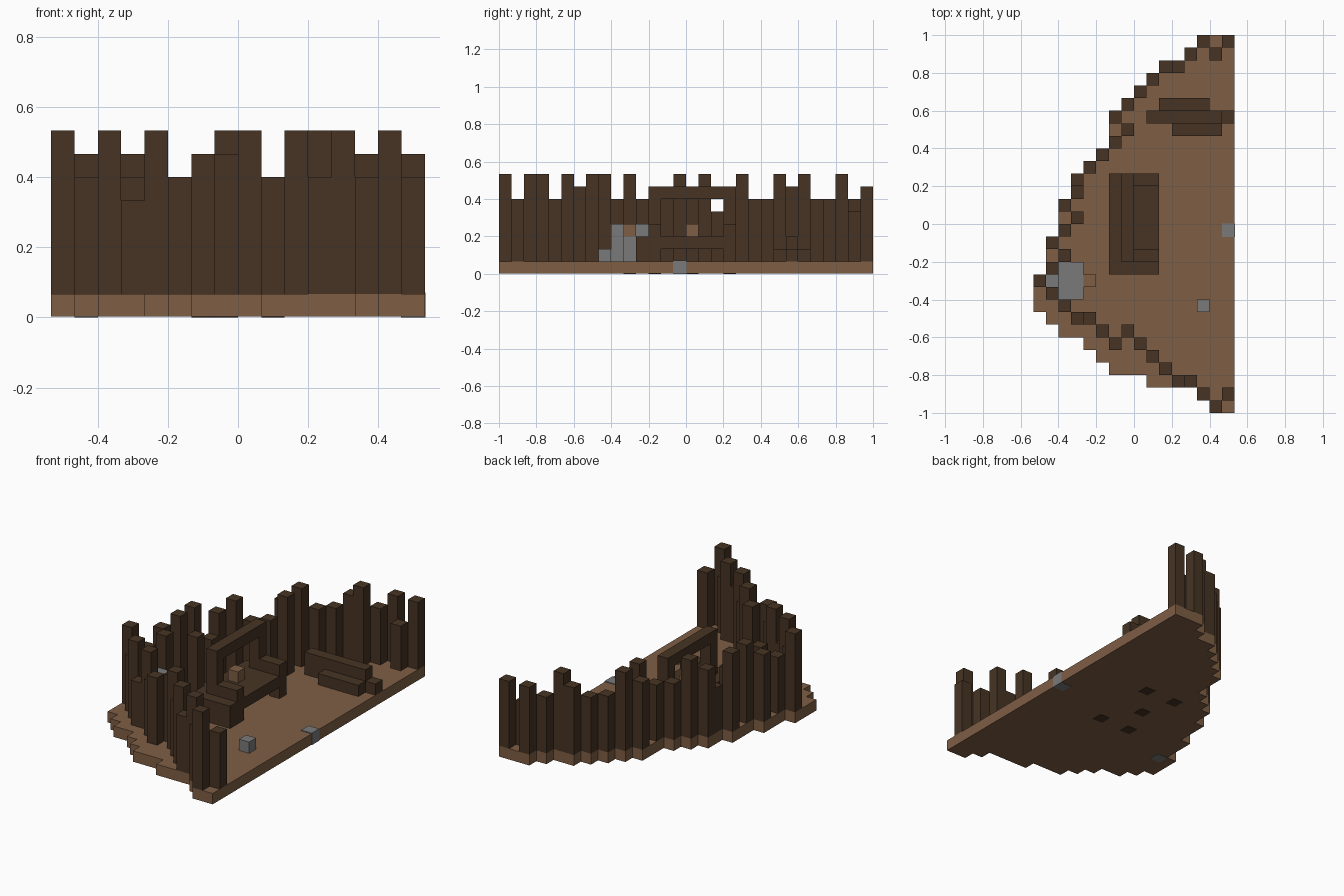
import bpy
import bmesh

cube = bpy.data.objects.get("Cube")
if cube:
    bpy.data.objects.remove(cube, do_unlink=True)

U = 1 / 15            # one block
EPS = 0.002           # keeps inlaid blocks clear of the floor faces


def material(name, rgb):
    m = bpy.data.materials.new(name)
    m.use_nodes = True
    col = (*rgb, 1)
    m.diffuse_color = col
    bsdf = m.node_tree.nodes["Principled BSDF"]
    bsdf.inputs["Base Color"].default_value = col
    bsdf.inputs["Roughness"].default_value = 0.9
    return m


BARK = material("dark_bark", (0.061, 0.034, 0.017))
EARTH = material("brown_earth", (0.212, 0.114, 0.060))
STONE = material("grey_stone", (0.195, 0.195, 0.195))


def point(i, j, k):
    return ((i - 8) * U, (j - 15) * U, k * U)


def finish(name, bm, mat):
    bmesh.ops.recalc_face_normals(bm, faces=bm.faces)
    mesh = bpy.data.meshes.new(name)
    bm.to_mesh(mesh)
    bm.free()
    mesh.materials.append(mat)
    ob = bpy.data.objects.new(name, mesh)
    bpy.context.collection.objects.link(ob)
    return ob


def block(name, mat, i, j, k, size=(1, 1, 1), grow=0.0):
    """Box whose low corner is grid cell (i, j, k), size in cells."""
    bm = bmesh.new()
    bmesh.ops.create_cube(bm, size=1)
    low = point(i, j, k)
    for v in bm.verts:
        for a in range(3):
            half = size[a] * U / 2
            v.co[a] = low[a] + half + v.co[a] * 2 * (half + grow)
    return finish(name, bm, mat)


# Floor: stepped outline, first cell of every row from front to back
starts = [14, 13, 9, 6, 5, 4, 2, 1, 0, 0, 0, 1, 1, 1, 2,
          2, 2, 3, 3, 4, 5, 6, 6, 6, 7, 8, 9, 10, 12, 13]
outline = [(16, 30), (16, 0)]
for j, s in enumerate(starts):
    for p in ((s, j), (s, j + 1)):
        if len(outline) > 3 and outline[-1][0] == outline[-2][0] == p[0]:
            outline.pop()
        if outline[-1] != p:
            outline.append(p)
bm = bmesh.new()
base = bm.faces.new([bm.verts.new(point(i, j, 0)) for i, j in outline])
up = bmesh.ops.extrude_face_region(bm, geom=[base])["geom"]
bmesh.ops.translate(bm, vec=(0, 0, U), verts=[g for g in up if isinstance(g, bmesh.types.BMVert)])
for v in bm.verts:
    v.co.z = max(v.co.z, EPS)
finish("floor", bm, EARTH)

# Palisade: one (column, top) list per row, front to back
palisade = [
    [(14, 8)], [(13, 6), (15, 6)], [(11, 6), (12, 8)], [(10, 8)], [(9, 6)],
    [(6, 7), (8, 8)], [(5, 6), (7, 7)], [(3, 5), (4, 8)], [(2, 8)], [(1, 6)],
    [(0, 8)], [(1, 6)], [(2, 7)], [(1, 7)], [(2, 8)],
    [(3, 6)], [(2, 8)], [(3, 5)], [(3, 7)], [(4, 8)],
    [(5, 6)], [(6, 6)], [(7, 8)], [(6, 7)], [(7, 8)],
    [(8, 6)], [(9, 6)], [(10, 7), (11, 8)], [(12, 6), (14, 5)], [(13, 7), (15, 7)],
]
for j, row in enumerate(palisade):
    for i, top in row:
        block("palisade_post", BARK, i, j, 1, (1, 1, top - 1))

# Raised platform with legs, arms and an overhead frame
block("platform_top", BARK, 6, 12, 2, (4, 7, 1))
block("platform_side_step", BARK, 6, 11, 1, (4, 1, 2))
for j in (12, 18):
    for i in (6, 9):
        block("platform_leg", BARK, i, j, 0, (1, 1, 2))
    block("platform_arm", BARK, 8, j, 3, (2, 1, 1))
    block("frame_post", BARK, 7, j, 3, (1, 1, 3))
block("platform_centre_leg", BARK, 7, 15, 0, (1, 1, 2))
block("frame_beam", BARK, 7, 12, 6, (1, 7, 1))
block("platform_pot", EARTH, 7, 15, 3)

# Log pile
block("log_back", BARK, 10, 24, 1, (4, 1, 1))
block("log_middle", BARK, 9, 23, 1, (7, 1, 1))
block("log_top", BARK, 9, 23, 2, (6, 1, 1))
block("log_front", BARK, 11, 22, 1, (4, 1, 1))

# Boulder and loose stones
block("boulder", STONE, 2, 9, 1, (2, 3, 3))
block("boulder_outer_side", STONE, 1, 10, 1, (1, 1, 2))
block("boulder_inner_side", STONE, 4, 10, 1, (1, 1, 2))
block("boulder_root", STONE, 1, 10, 0)
block("boulder_clod", EARTH, 4, 10, 3)
block("loose_stone", STONE, 13, 8, 1)
inlaid = block("inlaid_stone", STONE, 15, 14, 0, grow=EPS)
inlaid.location.z = EPS
